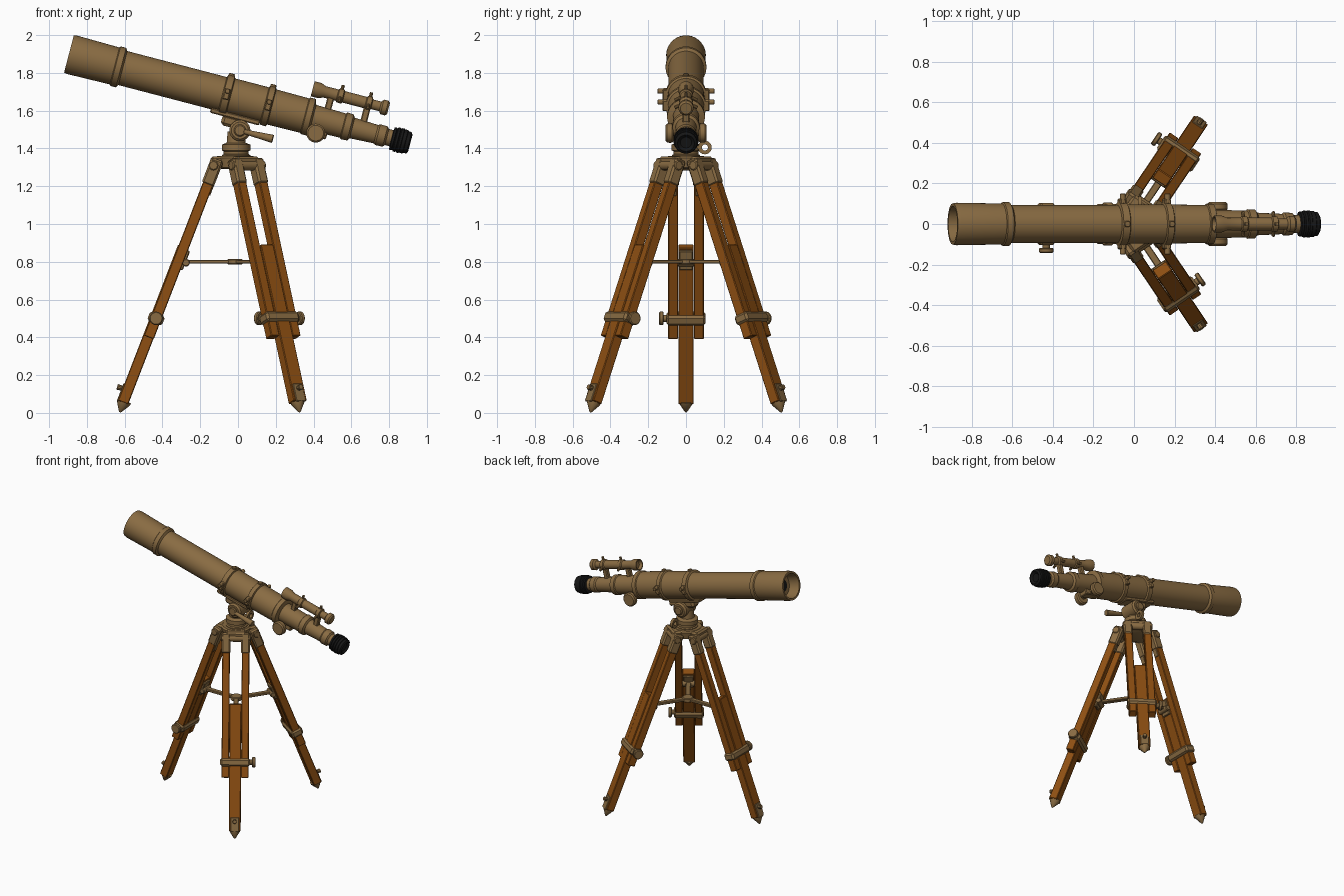
import bpy, bmesh, math
from mathutils import Matrix, Vector


def material(name, color):
    m = bpy.data.materials.new(name)
    m.diffuse_color = (*color, 1)
    return m


BRASS = material("aged brass", (0.25, 0.148, 0.055))
WOOD = material("stained wood", (0.27, 0.078, 0.006))
BLACK = material("black rubber", (0.008, 0.008, 0.008))


def frame(origin, zdir, ydir):
    """Matrix with local z along zdir and local y close to ydir."""
    z = Vector(zdir).normalized()
    x = Vector(ydir).cross(z).normalized()
    y = z.cross(x)
    return Matrix.Translation(origin) @ Matrix((x, y, z)).transposed().to_4x4()


def finish(name, mat, bm, M):
    bmesh.ops.recalc_face_normals(bm, faces=bm.faces)
    me = bpy.data.meshes.new(name)
    bm.to_mesh(me)
    bm.free()
    me.transform(M)
    me.materials.append(mat)
    me.shade_smooth()
    me.set_sharp_from_angle(angle=math.radians(35))
    ob = bpy.data.objects.new(name, me)
    bpy.context.collection.objects.link(ob)
    return ob


def box(name, mat, M, lo, hi, bevel=0.006):
    bm = bmesh.new()
    bmesh.ops.create_cube(bm, size=1)
    for v in bm.verts:
        v.co = [(a + b) / 2 + c * (b - a) for a, b, c in zip(lo, hi, v.co)]
    if bevel:
        bmesh.ops.bevel(bm, geom=bm.edges[:], offset=bevel, segments=1, affect='EDGES')
    return finish(name, mat, bm, M)


def lathe(name, mat, M, profile, n=32):
    """Revolve (height, radius) points round local z; the ends are capped."""
    bm = bmesh.new()
    rings = [[bm.verts.new((r * math.cos(2 * math.pi * i / n),
                            r * math.sin(2 * math.pi * i / n), h)) for i in range(n)]
             for h, r in profile]
    for a, b in zip(rings, rings[1:]):
        for i in range(n):
            j = (i + 1) % n
            bm.faces.new((a[i], a[j], b[j], b[i]))
    bm.faces.new(rings[0][::-1])
    bm.faces.new(rings[-1])
    return finish(name, mat, bm, M)


def rod(name, mat, M, a, b, r, r2=None, n=16):
    """Rounded cylinder between two local points."""
    a, b = Vector(a), Vector(b)
    d = b - a
    r2 = r2 or r
    side = (0, 1, 0) if abs(d.normalized().y) < 0.9 else (1, 0, 0)
    L, e = d.length, min(0.2 * r, 0.2 * d.length)
    return lathe(name, mat, M @ frame(a, d, side),
                 [(0, r - e), (e, r), (L - e, r2), (L, r2 - e)], n)


I = Matrix.Identity(4)

# --- Telescope: local z runs down the tube, local x points below it ---
T = frame((-0.895, 0, 1.90), (0.9675, 0, -0.2527), (0, 1, 0))
lathe("main_tube", BRASS, T, [
    (0.08, 0.001), (0.08, 0.08), (0.0, 0.088), (0, 0.102), (0.02, 0.105), (0.25, 0.101),
    (0.255, 0.108), (0.285, 0.108), (0.295, 0.093), (0.84, 0.093), (0.845, 0.108),
    (0.88, 0.108), (0.885, 0.097), (1.07, 0.097), (1.075, 0.107), (1.105, 0.107),
    (1.11, 0.096), (1.29, 0.094), (1.295, 0.1), (1.325, 0.1), (1.335, 0.07),
    (1.50, 0.066), (1.505, 0.073), (1.54, 0.071), (1.55, 0.056), (1.68, 0.05),
    (1.69, 0.057), (1.73, 0.055), (1.74, 0.044), (1.78, 0.044)], 40)
lathe("objective_lens", BLACK, T, [(0.074, 0.045), (0.079, 0.045)])
eyecup = [(1.765, 0.045)]
for k in range(5):
    h, r = 1.768 + k * 0.02, 0.056 + 0.011 * math.sin(0.5 + k * 0.6)
    eyecup += [(h, r), (h + 0.012, r), (h + 0.015, r - 0.005)]
eyecup += [(1.868, 0.045), (1.855, 0.03)]
lathe("eyepiece_cup", BLACK, T, eyecup)

# Ring clamp lugs and screws
for t in (0.862, 1.09):
    for s in (-1, 1):
        box("ring_lug", BRASS, T, (-0.035, min(s * .09, s * .125), t - 0.017),
            (0.025, max(s * .09, s * .125), t + 0.017))
        rod("ring_screw", BRASS, T, (-0.022, s * 0.1, t), (-0.022, s * 0.15, t), 0.014)
    rod("ring_top_knob", BRASS, T, (-0.1, 0, t), (-0.118, 0, t), 0.016)

# Focuser knobs on a cross shaft
rod("focus_shaft", BRASS, T, (0.07, -0.08, 1.37), (0.07, 0.08, 1.37), 0.02)
box("focus_housing", BRASS, T, (0.03, -0.035, 1.32), (0.095, 0.035, 1.43))
for s in (-1, 1):
    rod("focus_knob", BRASS, T, (0.075, s * 0.065, 1.37), (0.075, s * 0.108, 1.37), 0.05, n=24)

# Finder scope with posts and screws
lathe("finder_scope", BRASS, T @ Matrix.Translation((-0.148, 0, 0)), [
    (1.315, 0.025), (1.295, 0.034), (1.295, 0.041), (1.335, 0.041), (1.36, 0.031),
    (1.43, 0.031), (1.435, 0.038), (1.46, 0.038), (1.465, 0.031), (1.585, 0.031),
    (1.59, 0.038), (1.615, 0.038), (1.62, 0.026), (1.665, 0.026), (1.675, 0.04),
    (1.70, 0.04), (1.71, 0.03)], 24)
for t, d in ((1.40, -0.05), (1.60, -0.04)):
    box("finder_post", BRASS, T, (-0.13, -0.018, t - 0.018), (d, 0.018, t + 0.018))
for t in (1.447, 1.602):
    rod("finder_screw", BRASS, T, (-0.17, 0, t), (-0.208, 0, t), 0.009, n=10)
    for s in (-1, 1):
        rod("finder_side_screw", BRASS, T, (-0.14, s * 0.03, t), (-0.125, s * 0.06, t), 0.009, n=10)

# --- Mount head ---
box("cradle_plate", BRASS, T, (0.085, -0.05, 0.80), (0.112, 0.05, 1.07))
box("cradle_block", BRASS, T, (0.10, -0.04, 0.87), (0.16, 0.04, 1.0), 0.015)
lathe("mount_base", BRASS, Matrix.Translation((-0.01, 0, 0)), [
    (1.35, 0.075), (1.365, 0.075), (1.37, 0.066), (1.385, 0.066), (1.39, 0.076),
    (1.42, 0.076), (1.43, 0.05), (1.49, 0.045)])
rod("tilt_barrel", BRASS, I, (0.01, -0.07, 1.495), (0.01, 0.07, 1.495), 0.056, n=24)
rod("tilt_cap", BRASS, I, (0.01, -0.085, 1.495), (0.01, 0.085, 1.495), 0.032)
rod("tilt_lever", BRASS, I, (0.03, -0.075, 1.49), (0.185, -0.085, 1.45), 0.012, 0.022)
ring = lathe("lock_ring", BRASS, frame((0.03, 0.1, 1.405), (1, 0, 0), (0, 1, 0)), [
    (-0.01, 0.016), (-0.01, 0.036), (0.01, 0.036), (0.01, 0.016), (-0.01, 0.0161)])
# open the ring by dropping its two caps
bm = bmesh.new()
bm.from_mesh(ring.data)
bmesh.ops.delete(bm, geom=[f for f in bm.faces if len(f.verts) > 4], context='FACES')
bm.to_mesh(ring.data)
bm.free()
rod("lock_stem", BRASS, I, (0.02, 0.04, 1.405), (0.03, 0.072, 1.405), 0.011)

# --- Tripod ---
C = Matrix.Translation((-0.015, 0, 0))
lathe("tripod_crown", BRASS, C, [(1.29, 0.07), (1.30, 0.095), (1.35, 0.105), (1.36, 0.095)], 24)
lathe("spreader_hub", BRASS, C, [(0.785, 0.035), (0.79, 0.04), (0.81, 0.04), (0.815, 0.035)], 16)

for deg in (180, 56, -56):
    R = C @ Matrix.Rotation(math.radians(deg), 4, 'Z')
    # leg frame: z down the leg, y sideways, x inwards
    L = R @ frame((0.11, 0, 1.30), (0.49, 0, -1.27), (0, 1, 0))
    box("crown_arm", BRASS, R, (0.04, -0.07, 1.295), (0.13, 0.07, 1.358), 0.012)
    rod("hinge_pin", BRASS, R, (0.115, -0.105, 1.31), (0.115, 0.105, 1.31), 0.026)
    for s in (-1, 1):
        y0, y1 = sorted((s * 0.042, s * 0.094))
        box("leg_strut", WOOD, L, (-0.028, y0, 0.05), (0.028, y1, 0.965), 0.004)
        box("strut_socket", BRASS, L, (-0.034, y0 - 0.005, -0.045), (0.034, y1 + 0.005, 0.10), 0.01)
        box("socket_tongue", BRASS, L, (0.02, y0 + 0.008, 0.09), (0.033, y1 - 0.008, 0.15), 0.003)
    box("lower_leg", WOOD, L, (-0.032, -0.041, 0.45), (0.026, 0.041, 1.335), 0.004)
    # sliding clamp with its side knob
    box("leg_clamp", BRASS, L, (-0.042, -0.104, 0.83), (0.042, 0.104, 0.885), 0.012)
    rod("clamp_stem", BRASS, L, (0, 0.1, 0.857), (0, 0.125, 0.857), 0.018)
    rod("clamp_knob", BRASS, L, (0, 0.118, 0.857), (0, 0.142, 0.857), 0.036)
    # pointed foot with step peg
    box("foot_plate", BRASS, L, (-0.037, -0.03, 1.24), (-0.028, 0.03, 1.34), 0.003)
    lathe("foot_tip", BRASS, L, [(1.325, 0.038), (1.34, 0.036), (1.385, 0.008), (1.39, 0.003)], 12)
    rod("step_peg", BRASS, R, (0.56, 0, 0.12), (0.625, 0, 0.138), 0.011, 0.015, n=10)
    # spreader arm and bracket
    box("spreader_arm", BRASS, R, (0.02, -0.018, 0.79), (0.28, 0.018, 0.81), 0.004)
    rod("spreader_pin", BRASS, R, (0.26, -0.045, 0.795), (0.26, 0.045, 0.795), 0.02)
    box("spreader_bracket", BRASS, L, (0.02, -0.036, 0.46), (0.04, 0.036, 0.57), 0.005)
